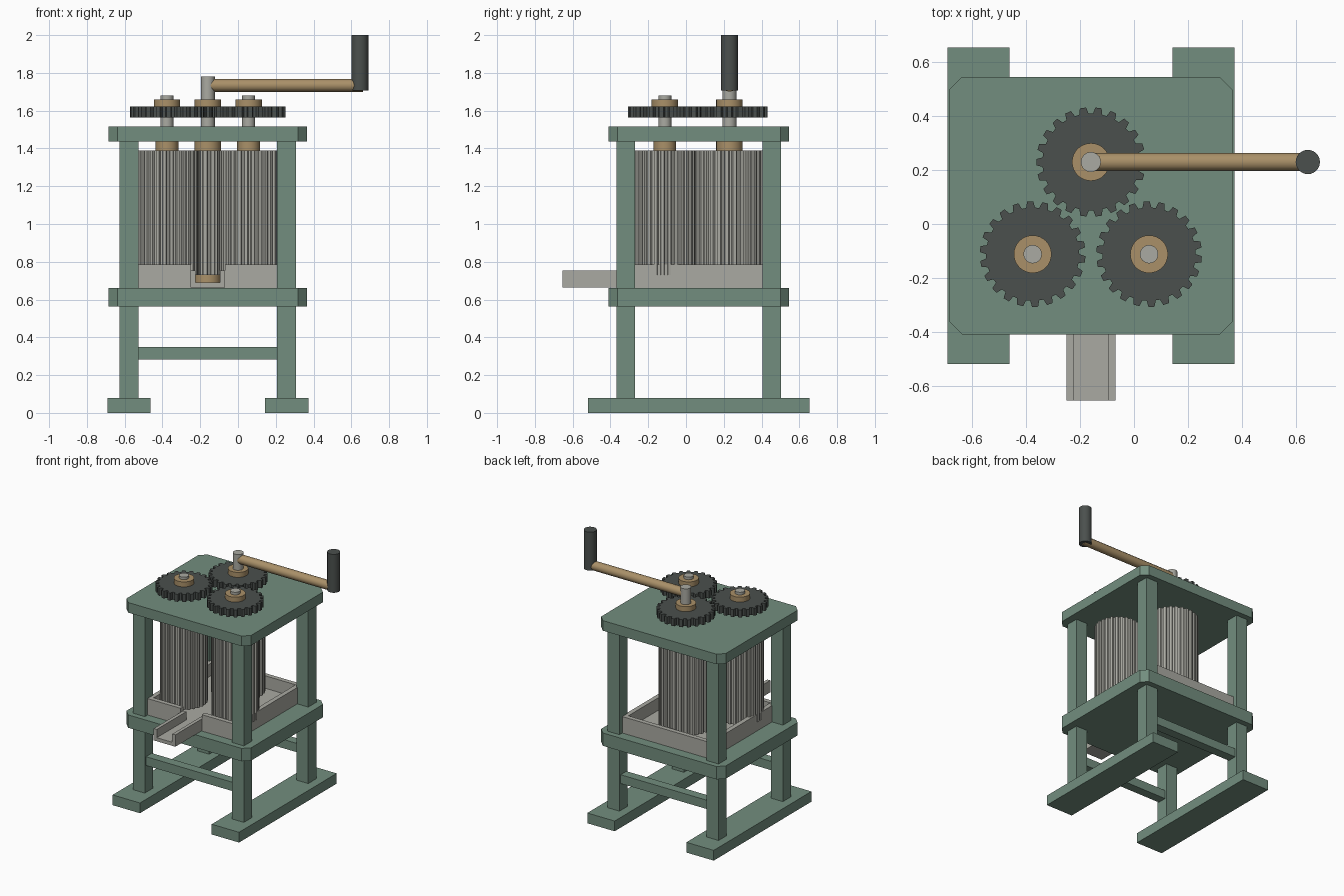
import bpy, bmesh
from math import sin, cos, pi, radians
from mathutils import Matrix, Vector

if "Cube" in bpy.data.objects:
    bpy.data.objects.remove(bpy.data.objects["Cube"])

CX, CY = -0.16, 0.068          # centre of the frame


def material(name, rgb):
    m = bpy.data.materials.new(name)
    m.diffuse_color = (*rgb, 1)
    m.use_nodes = True
    m.node_tree.nodes["Principled BSDF"].inputs["Base Color"].default_value = m.diffuse_color
    return m


GREEN = material("green_paint", (0.17, 0.27, 0.21))
DARK = material("dark_iron", (0.07, 0.08, 0.075))
BRASS = material("brass", (0.40, 0.28, 0.14))
STEEL = material("steel", (0.40, 0.40, 0.36))


def finish(name, bm, mat):
    bmesh.ops.recalc_face_normals(bm, faces=bm.faces[:])
    me = bpy.data.meshes.new(name)
    bm.to_mesh(me)
    bm.free()
    me.materials.append(mat)
    ob = bpy.data.objects.new(name, me)
    bpy.context.collection.objects.link(ob)
    return ob


def prism(name, pts, z0, z1, mat):
    """Extrude a flat outline from z0 up to z1."""
    bm = bmesh.new()
    face = bm.faces.new([bm.verts.new((x, y, z0)) for x, y in pts])
    top = bmesh.ops.extrude_face_region(bm, geom=[face])["geom"]
    bmesh.ops.translate(bm, vec=(0, 0, z1 - z0),
                        verts=[v for v in top if isinstance(v, bmesh.types.BMVert)])
    return finish(name, bm, mat)


def box(name, x0, x1, y0, y1, z0, z1, mat):
    return prism(name, [(x0, y0), (x1, y0), (x1, y1), (x0, y1)], z0, z1, mat)


def cylinder(name, a, b, r, mat, sides=32):
    a, b = Vector(a), Vector(b)
    bm = bmesh.new()
    bmesh.ops.create_cone(bm, cap_ends=True, segments=sides, radius1=r, radius2=r,
                          depth=(b - a).length)
    rot = (b - a).to_track_quat('Z', 'Y').to_matrix().to_4x4()
    bmesh.ops.transform(bm, matrix=Matrix.Translation((a + b) / 2) @ rot, verts=bm.verts)
    ob = finish(name, bm, mat)
    bpy.ops.object.select_all(action='DESELECT')
    bpy.context.view_layer.objects.active = ob
    ob.select_set(True)
    bpy.ops.object.shade_smooth_by_angle(angle=radians(35))
    return ob


def toothed(name, x, y, root, tip, n, z0, z1, mat, shape, phase=0.0):
    """Toothed outline; shape holds (fraction of pitch, on tip?) points."""
    pts = []
    for i in range(n):
        for f, on_tip in shape:
            a = 2 * pi * (i + f) / n + phase
            r = tip if on_tip else root
            pts.append((x + r * cos(a), y + r * sin(a)))
    return prism(name, pts, z0, z1, mat)


# Top and middle plates with chamfered corners
def plate(name, z0, z1):
    w, d, c = 0.525, 0.478, 0.047
    pts = [(-w + c, -d), (w - c, -d), (w, -d + c), (w, d - c),
           (w - c, d), (-w + c, d), (-w, d - c), (-w, -d + c)]
    prism(name, [(CX + x, CY + y) for x, y in pts], z0, z1, GREEN)


plate("top_plate", 1.438, 1.515)
plate("middle_plate", 0.562, 0.66)

# Feet, legs and cross bars
for sx, side in ((-1, "left"), (1, "right")):
    fx = CX + sx * 0.417
    box(f"{side}_foot", fx - 0.115, fx + 0.115, CY - 0.587, CY + 0.587, 0, 0.078, GREEN)
    for sy, end in ((-1, "front"), (1, "back")):
        ly = CY + sy * 0.387
        box(f"{end}_{side}_leg", fx - 0.05, fx + 0.05, ly - 0.049, ly + 0.049,
            0.078, 1.44, GREEN)
for sy, end in ((-1, "front"), (1, "back")):
    ly = CY + sy * 0.387
    box(f"{end}_cross_bar", CX - 0.37, CX + 0.37, ly - 0.035, ly + 0.035, 0.283, 0.35, GREEN)

# Juice tray: floor, walls and front opening
X0, X1, Y0, Y1, T = CX - 0.375, CX + 0.375, -0.335, 0.47, 0.035
box("tray_floor", X0, X1, Y0, Y1, 0.66, 0.69, STEEL)
box("tray_left_wall", X0, X0 + T, Y0, Y1, 0.69, 0.785, STEEL)
box("tray_right_wall", X1 - T, X1, Y0, Y1, 0.69, 0.785, STEEL)
box("tray_back_wall", X0 + T, X1 - T, Y1 - T, Y1, 0.69, 0.785, STEEL)
box("tray_front_left_wall", X0 + T, CX - 0.09, Y0, Y0 + T, 0.69, 0.785, STEEL)
box("tray_front_right_wall", CX + 0.09, X1 - T, Y0, Y0 + T, 0.69, 0.785, STEEL)

# Spout: U-shaped channel
box("spout_floor", CX - 0.091, CX + 0.091, -0.655, Y0, 0.663, 0.69, STEEL)
for s, side in ((-1, "left"), (1, "right")):
    a, b = sorted((CX + s * 0.091, CX + s * 0.065))
    box(f"spout_{side}_wall", a, b, -0.655, Y0 + T, 0.69, 0.753, STEEL)

# Rollers with shafts, collars and gears
FLUTE = [(0.0, 0), (0.3, 0), (0.42, 1), (0.88, 1)]
TOOTH = [(0.0, 0), (0.32, 0), (0.46, 1), (0.86, 1)]
rollers = [  # name, x, y, roller r, gear r, shaft r, collar r, shaft top
    ("drive", CX, 0.23, 0.188, 0.203, 0.037, 0.07, 1.78),
    ("left", CX - 0.216, -0.112, 0.166, 0.196, 0.034, 0.06, 1.68),
    ("right", CX + 0.216, -0.112, 0.166, 0.196, 0.034, 0.06, 1.68)]
for name, x, y, rr, gr, sr, cr, top in rollers:
    toothed(f"{name}_roller", x, y, rr - 0.012, rr, 28, 0.73, 1.39, STEEL, FLUTE)
    cylinder(f"{name}_shaft", (x, y, 0.68), (x, y, top), sr, STEEL)
    cylinder(f"{name}_lower_collar", (x, y, 0.69), (x, y, 0.73), cr, BRASS)
    cylinder(f"{name}_upper_collar", (x, y, 1.39), (x, y, 1.438), cr, BRASS)
    toothed(f"{name}_gear", x, y, gr - 0.023, gr, 22, 1.565, 1.622, DARK, TOOTH,
            0.1 if name == "drive" else 0.0)
    cylinder(f"{name}_gear_hub", (x, y, 1.622), (x, y, 1.66), 0.07, BRASS)

# Crank arm and grip
cylinder("crank_arm", (CX, 0.23, 1.734), (0.662, 0.23, 1.734), 0.034, BRASS, 12)
cylinder("crank_grip", (0.645, 0.23, 1.708), (0.645, 0.23, 2.0), 0.045, DARK, 24)
